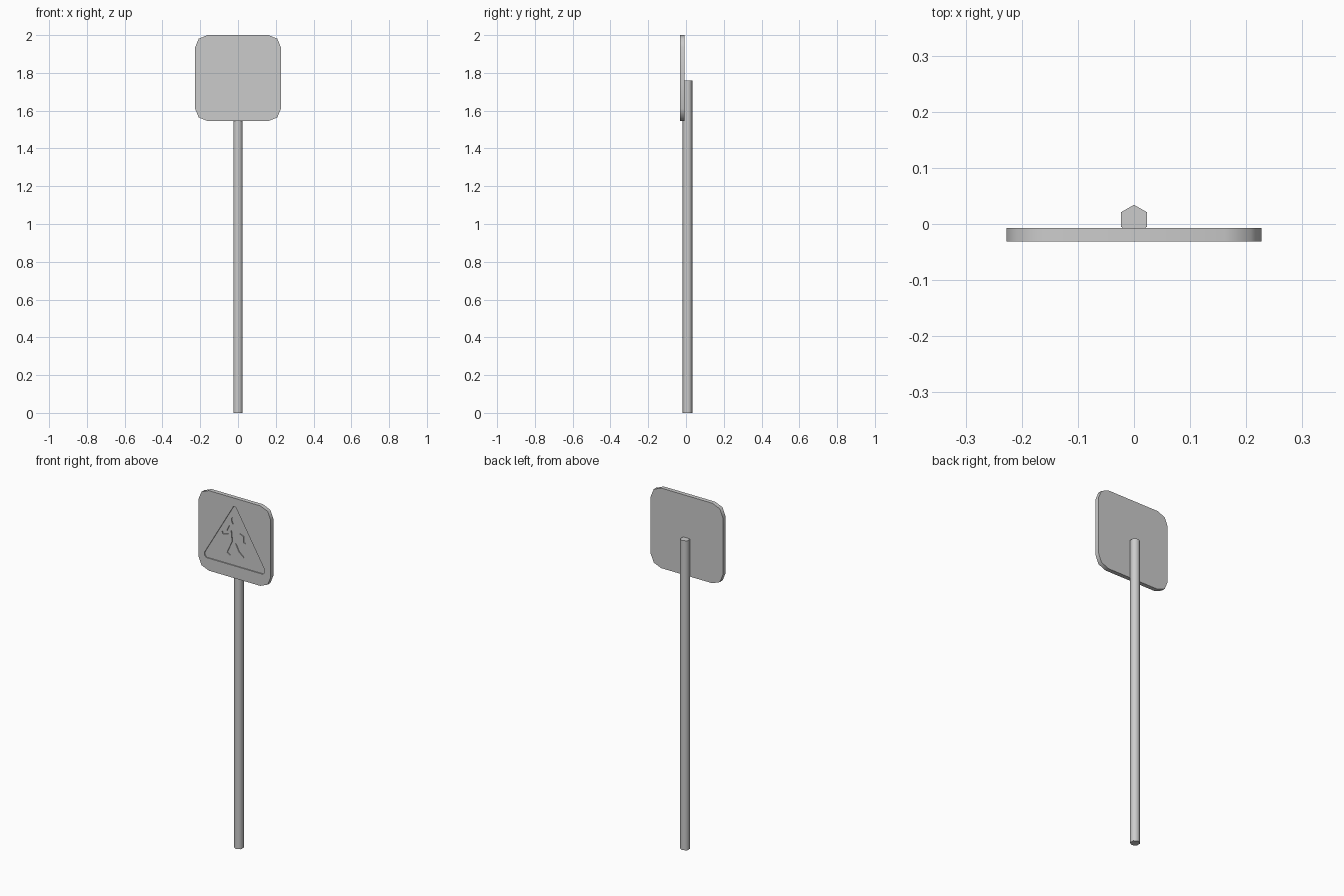
import bpy, bmesh, math

cube = bpy.data.objects.get("Cube")
if cube:
    bpy.data.objects.remove(cube, do_unlink=True)

grey = bpy.data.materials.new("sign grey")
grey.use_nodes = True
colour = (0.6, 0.6, 0.6, 1)
grey.diffuse_color = colour
grey.node_tree.nodes["Principled BSDF"].inputs["Base Color"].default_value = colour


def prism(name, outline, direction):
    """Extrude a closed 3D outline along a direction."""
    bm = bmesh.new()
    face = bm.faces.new([bm.verts.new(p) for p in outline])
    ext = bmesh.ops.extrude_face_region(bm, geom=[face])
    verts = [g for g in ext["geom"] if isinstance(g, bmesh.types.BMVert)]
    bmesh.ops.translate(bm, vec=direction, verts=verts)
    bmesh.ops.recalc_face_normals(bm, faces=bm.faces)
    mesh = bpy.data.meshes.new(name)
    bm.to_mesh(mesh)
    bm.free()
    mesh.materials.append(grey)
    obj = bpy.data.objects.new(name, mesh)
    bpy.context.collection.objects.link(obj)
    return obj


def activate(obj):
    bpy.ops.object.select_all(action="DESELECT")
    obj.select_set(True)
    bpy.context.view_layer.objects.active = obj


def engrave(target, name, outline, depth):
    """Sink an outline (x, z) into the front of the target."""
    cutter = prism(name, [(x, -0.06, z) for x, z in outline], (0, 0.06 + FRONT + depth, 0))
    cutter.hide_render = True
    mod = target.modifiers.new(name, "BOOLEAN")
    mod.operation = "DIFFERENCE"
    mod.solver = "EXACT"
    mod.object = cutter
    activate(target)
    bpy.ops.object.modifier_apply(modifier=mod.name)
    bpy.data.objects.remove(cutter, do_unlink=True)


FRONT, BACK = -0.031, -0.007
MID_Z, HALF, RADIUS = 1.7725, 0.2275, 0.066

# Sign plate with faceted round corners
plate = []
for corner in range(4):
    middle = math.radians(45 + 90 * corner)
    cx = math.copysign(HALF - RADIUS, math.cos(middle))
    cz = math.copysign(HALF - RADIUS, math.sin(middle))
    for step in (-1, 0, 1):
        a = middle + step * math.pi / 4
        plate.append((cx + RADIUS * math.cos(a), FRONT, MID_Z + cz + RADIUS * math.sin(a)))
sign = prism("sign_plate", plate, (0, BACK - FRONT, 0))

# Sunken warning triangle with blunted corners
half = [(0.008, 1.95), (0.188, 1.645), (0.19, 1.628), (0.178, 1.615)]
triangle = [(0, 1.955)] + half + [(-x, z) for x, z in reversed(half)]
engrave(sign, "triangle_recess", triangle, 0.006)

# Walking figure sunk into the triangle, in hundredths around the sign centre
figure = [
    (-1.5, 7.2), (-2.3, 9), (-2.2, 10.8), (-1, 12), (1, 12), (2.1, 10.8), (2, 9), (1.3, 7.2),
    (3, 6.5), (5, 4.3), (7, 2.6), (6.3, -1.8), (5.3, -1.4), (5.3, 2), (2.8, 3),
    (2.2, -2.4), (3.6, -6.8), (5.8, -10.3), (2.4, -7.5), (0.2, -3.3),
    (-3, -10.8), (-5.2, -9.7), (-2, -2.6), (-2.6, 3.4), (-4.4, 1), (-8, 0.2), (-8.3, 1.8),
    (-5.4, 2.4), (-3.7, 6.2)]
engrave(sign, "figure_recess", [(x / 100, MID_Z + z / 100) for x, z in figure], 0.011)

# Six-sided pole behind the plate
R, POLE_Y = 0.0263, 0.008
ring = [(R * math.sin(i * math.pi / 3), POLE_Y + R * math.cos(i * math.pi / 3), 0) for i in range(6)]
pole = prism("pole", ring, (0, 0, 1.76))

for obj in (sign, pole):
    activate(obj)
    bpy.ops.object.shade_smooth_by_angle(angle=math.radians(62))
